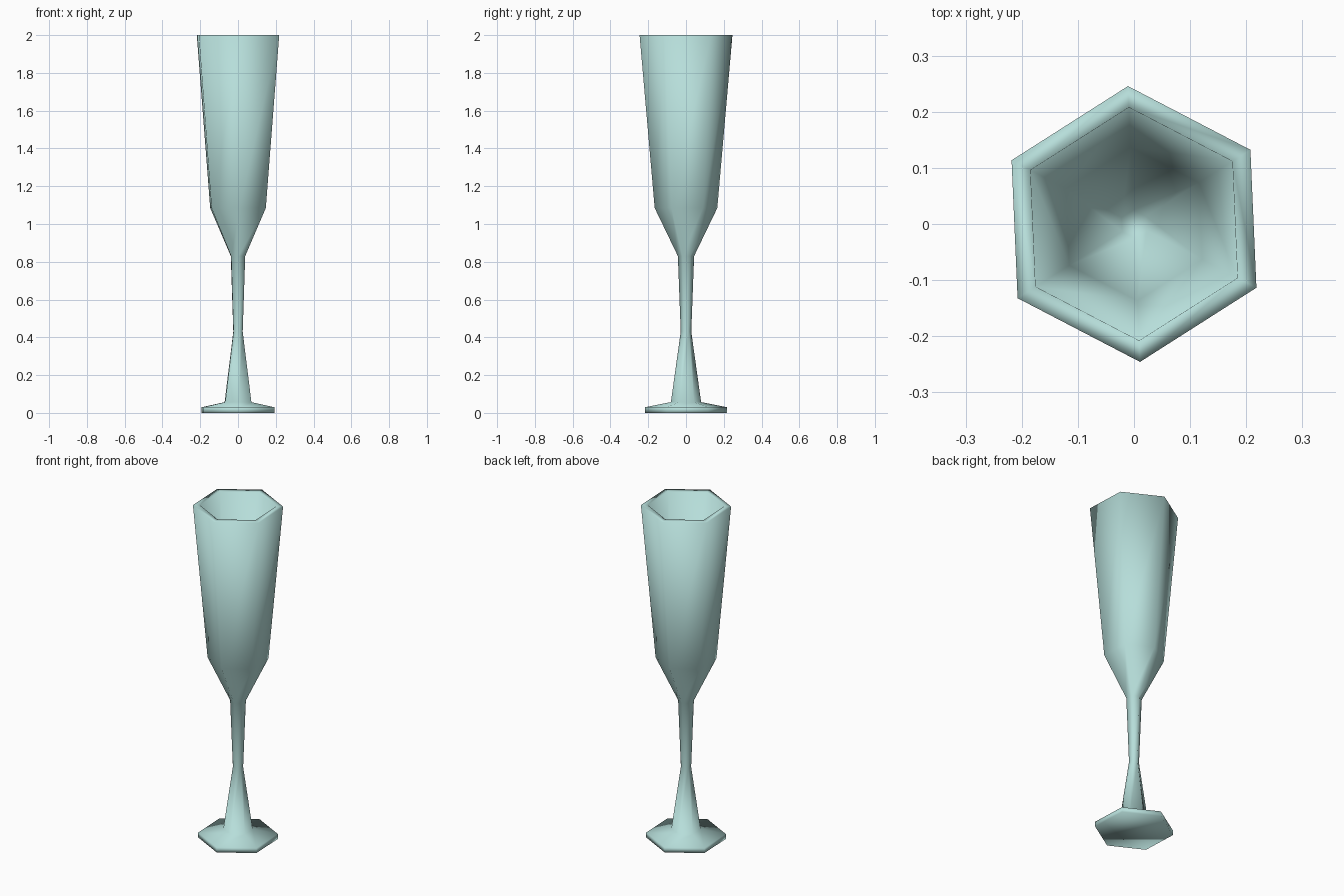
import bpy, bmesh, math

if "Cube" in bpy.data.objects:
    bpy.data.objects.remove(bpy.data.objects["Cube"])

SIDES = 6
TURN = math.radians(92.5)   # slight twist of the hexagon

glass = bpy.data.materials.new("pale_glass")
glass.diffuse_color = (0.47, 0.73, 0.70, 1)
glass.use_nodes = True
glass.node_tree.nodes["Principled BSDF"].inputs["Base Color"].default_value = glass.diffuse_color

# Profile (corner radius, height): foot, stem, bowl outside, rim, bowl inside
profile = [
    (0.217, 0.0), (0.217, 0.03), (0.08, 0.057),
    (0.028, 0.43), (0.043, 0.83),
    (0.166, 1.085), (0.246, 2.0),
    (0.208, 2.0), (0.137, 1.095), (0.025, 0.88),
]


def lathe(name, points):
    """Skin hexagonal rings along a profile and cap both ends."""
    bm = bmesh.new()
    rings = []
    for r, z in points:
        angles = [TURN + 2 * math.pi * i / SIDES for i in range(SIDES)]
        rings.append([bm.verts.new((r * math.cos(a), r * math.sin(a), z)) for a in angles])
    for low, high in zip(rings, rings[1:]):
        for i in range(SIDES):
            j = (i + 1) % SIDES
            bm.faces.new((low[i], low[j], high[j], high[i]))
    bm.faces.new(rings[0][::-1])
    bm.faces.new(rings[-1])
    bmesh.ops.recalc_face_normals(bm, faces=bm.faces)
    for f in bm.faces:
        f.smooth = True
    mesh = bpy.data.meshes.new(name)
    bm.to_mesh(mesh)
    bm.free()
    mesh.materials.append(glass)
    obj = bpy.data.objects.new(name, mesh)
    bpy.context.collection.objects.link(obj)
    return obj


# Champagne flute in one continuous skin
lathe("flute_glass", profile)
